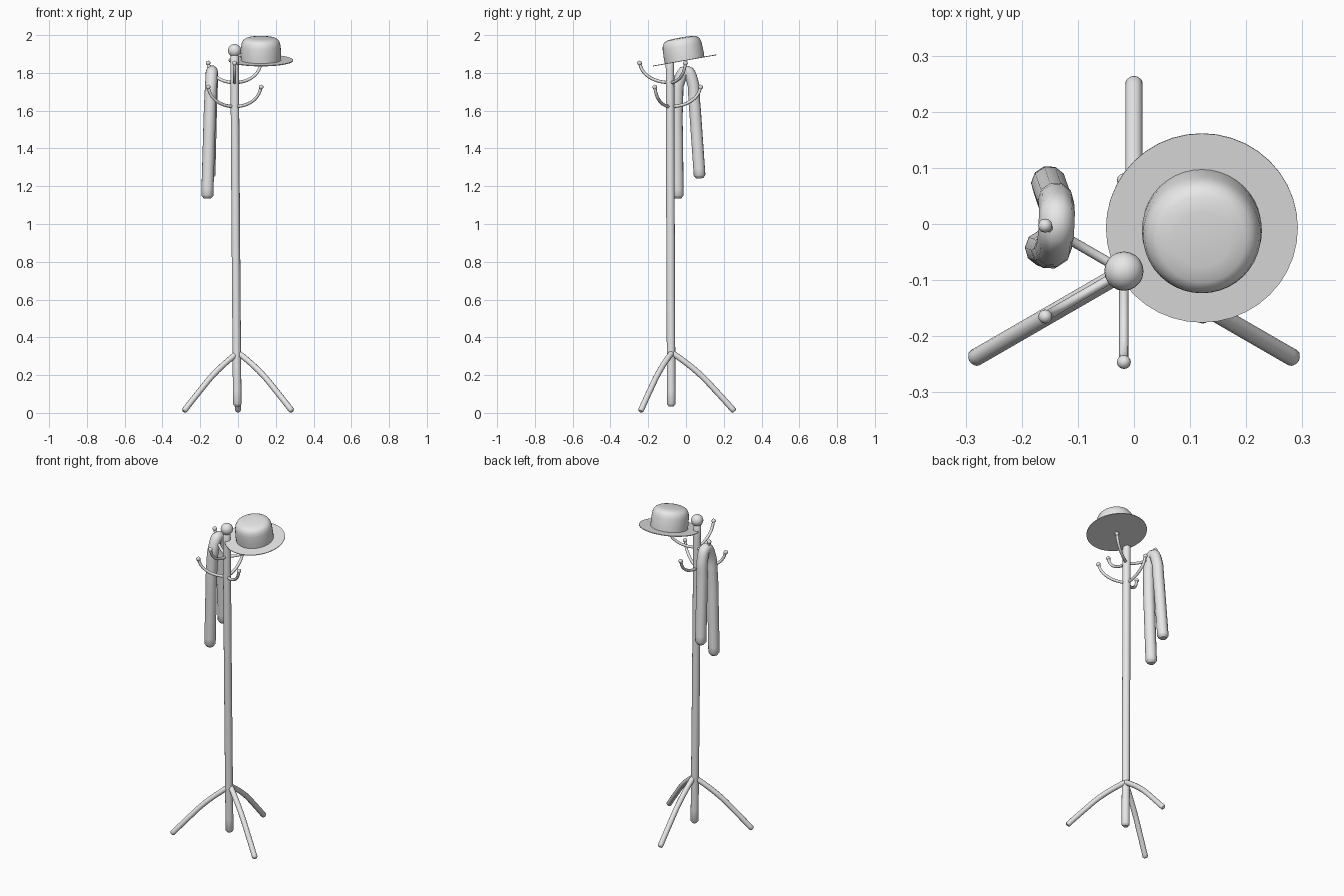
import bpy
import bmesh
from math import radians, sin, cos
from mathutils import Vector, Matrix

cube = bpy.data.objects.get("Cube")
if cube:
    bpy.data.objects.remove(cube, do_unlink=True)

GREY = (0.8, 0.8, 0.8, 1)
grey = bpy.data.materials.new("light_grey")
grey.use_nodes = True
grey.diffuse_color = GREY
grey.node_tree.nodes["Principled BSDF"].inputs["Base Color"].default_value = GREY


def finish(name, mesh, angle=40):
    mesh.materials.clear()
    mesh.materials.append(grey)
    obj = bpy.data.objects.new(name, mesh)
    bpy.context.collection.objects.link(obj)
    bpy.ops.object.select_all(action="DESELECT")
    obj.select_set(True)
    bpy.context.view_layer.objects.active = obj
    bpy.ops.object.shade_smooth_by_angle(angle=radians(angle))
    return obj


def tube(name, points, radius, sides=12, steps=5):
    """Smooth rod through the points with rounded ends."""
    pts = [Vector(p) for p in points]
    first = (pts[1] - pts[0]).normalized() * radius * 0.5
    last = (pts[-2] - pts[-1]).normalized() * radius * 0.5
    path = [pts[0], pts[0] + first] + pts[1:-1] + [pts[-1] + last, pts[-1]]
    curve = bpy.data.curves.new(name, "CURVE")
    curve.dimensions = "3D"
    curve.bevel_depth = radius
    curve.bevel_resolution = sides // 2 - 2
    curve.resolution_u = steps
    curve.use_fill_caps = True
    spline = curve.splines.new("BEZIER")
    spline.bezier_points.add(len(path) - 1)
    for i, (bp, p) in enumerate(zip(spline.bezier_points, path)):
        bp.co = p
        bp.handle_left_type = bp.handle_right_type = "AUTO"
        bp.radius = 0.6 if i in (0, len(path) - 1) else 1
    helper = bpy.data.objects.new(name + "_path", curve)
    bpy.context.collection.objects.link(helper)
    deps = bpy.context.evaluated_depsgraph_get()
    mesh = bpy.data.meshes.new_from_object(helper.evaluated_get(deps))
    bpy.data.objects.remove(helper, do_unlink=True)
    return finish(name, mesh, 50)


def ball(name, centre, radius, segments=16):
    bm = bmesh.new()
    bmesh.ops.create_uvsphere(bm, u_segments=segments, v_segments=segments // 2 + 2,
                              radius=radius, matrix=Matrix.Translation(centre))
    mesh = bpy.data.meshes.new(name)
    bm.to_mesh(mesh)
    bm.free()
    return finish(name, mesh, 60)


def radial(centre, angle, profile):
    """Turn (distance, height) pairs into points fanning out from a centre."""
    a = radians(angle)
    return [(centre[0] + d * cos(a), centre[1] + d * sin(a), z) for d, z in profile]


def lathe(name, profile, segments, matrix):
    bm = bmesh.new()
    verts = [bm.verts.new((r, 0, z)) for r, z in profile]
    edges = [bm.edges.new(pair) for pair in zip(verts, verts[1:])]
    bmesh.ops.spin(bm, geom=verts + edges, cent=(0, 0, 0), axis=(0, 0, 1),
                   angle=radians(360), steps=segments)
    bmesh.ops.remove_doubles(bm, verts=bm.verts, dist=0.0001)
    bmesh.ops.recalc_face_normals(bm, faces=bm.faces)
    bm.transform(matrix)
    mesh = bpy.data.meshes.new(name)
    bm.to_mesh(mesh)
    bm.free()
    return finish(name, mesh)


# Slightly leaning pole with its finial
tube("pole", [(-0.004, -0.078, 0.035), (-0.012, -0.082, 1), (-0.018, -0.085, 1.9)], 0.0225, 16)
ball("finial", (-0.018, -0.084, 1.918), 0.035, 20)

# Three splayed legs
LEG = [(0, 0.318), (0.035, 0.295), (0.15, 0.203), (0.23, 0.12), (0.332, 0.008)]
for name, angle in (("back", 90), ("right", 210), ("left", 330)):
    tube(name + "_leg", radial((0, -0.075), angle, LEG), 0.0155)

# Two tiers of curved hooks with ball tips
HOOK = [(0, 0), (0.07, 0.012), (0.125, 0.042), (0.15, 0.073), (0.162, 0.105)]
for tier, base, start in (("lower", 1.62, 90), ("upper", 1.747, 30)):
    profile = [(d, base + z) for d, z in HOOK]
    for i in range(3):
        points = radial((-0.018, -0.084), start + 120 * i, profile)
        tube(f"{tier}_hook_{i + 1}", points, 0.0085, 8)
        ball(f"{tier}_hook_tip_{i + 1}", points[-1], 0.0125, 12)

# Scarf draped over one hook
tube("scarf", [(-0.163, -0.043, 1.135), (-0.155, -0.046, 1.4), (-0.147, -0.046, 1.65),
               (-0.141, -0.034, 1.76), (-0.138, 0.002, 1.808), (-0.138, 0.033, 1.76),
               (-0.142, 0.044, 1.65), (-0.146, 0.055, 1.5), (-0.152, 0.073, 1.242)],
     0.032, 10, 4)

# Hat tipped back, resting on a hook
tilt = Matrix.Translation((0.121, -0.007, 1.866)) @ Matrix.Rotation(radians(10), 4, "X")
lathe("hat_brim", [(0, -0.002), (0.171, -0.002), (0.171, 0.002), (0, 0.002)], 40, tilt)
lathe("hat_crown", [(0.106, 0), (0.107, 0.03), (0.105, 0.075), (0.101, 0.095),
                    (0.092, 0.11), (0.078, 0.118), (0.05, 0.122), (0, 0.123)], 40, tilt)
